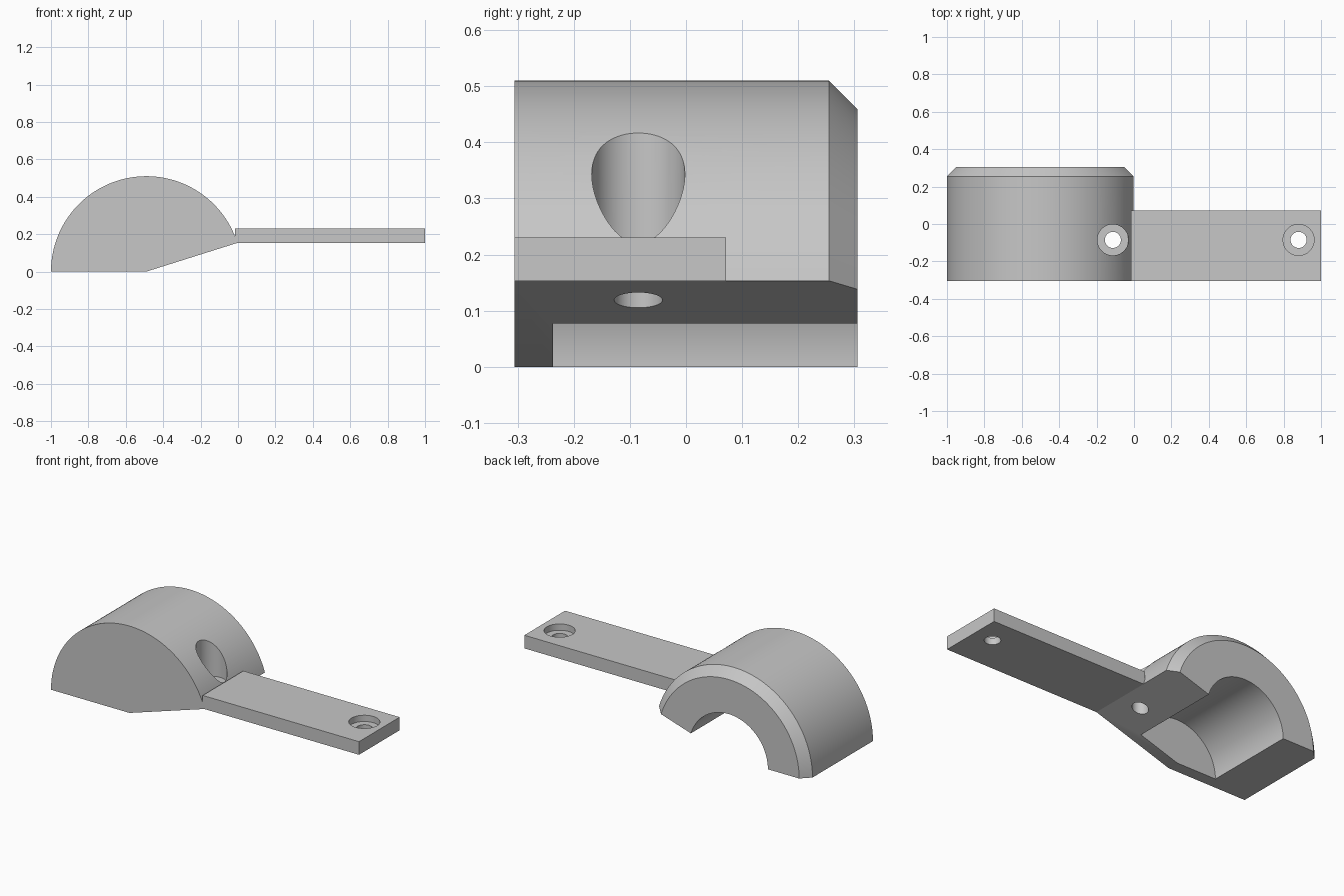
import bpy, bmesh, math
from mathutils import Vector

cube = bpy.data.objects.get("Cube")
if cube:
    bpy.data.objects.remove(cube, do_unlink=True)

AXIS_X, RADIUS, BORE = -0.49, 0.51, 0.256
FRONT, BACK, CHAMFER = -0.306, 0.306, 0.051
BORE_END = -0.237
SLOPE = math.radians(17.5)
ARM_LOW, ARM_TOP, ARM_BACK = 0.153, 0.23, 0.071
HOLE_Y, HEAD, SHANK, SEAT = -0.085, 0.083, 0.043, 0.193

grey = bpy.data.materials.new("plain grey")
grey.use_nodes = True
color = (0.57, 0.57, 0.57, 1)
grey.diffuse_color = color
grey.node_tree.nodes["Principled BSDF"].inputs["Base Color"].default_value = color


def finish(bm, name):
    bmesh.ops.recalc_face_normals(bm, faces=bm.faces)
    mesh = bpy.data.meshes.new(name)
    bm.to_mesh(mesh)
    bm.free()
    mesh.materials.append(grey)
    obj = bpy.data.objects.new(name, mesh)
    bpy.context.collection.objects.link(obj)
    return obj


def arc(bm, y, r, steps=80):
    """Row of points from the sloped underside round to the flat one."""
    angles = [SLOPE + (math.pi - SLOPE) * i / steps for i in range(steps + 1)]
    return [bm.verts.new((AXIS_X + r * math.cos(a), y, r * math.sin(a))) for a in angles]


def circle(bm, x, r, z, count=72):
    turns = [math.tau * i / count for i in range(count)]
    return [bm.verts.new((x + r * math.cos(t), HOLE_Y + r * math.sin(t), z)) for t in turns]


def strip(bm, a, b, closed=False):
    """Quads between two rows of points."""
    for i in range(len(a) if closed else len(a) - 1):
        j = (i + 1) % len(a)
        bm.faces.new((a[i], a[j], b[j], b[i]))


def loop_edges(bm, ring):
    pairs = zip(ring, ring[1:] + ring[:1])
    return [bm.edges.get(p) or bm.edges.new(p) for p in pairs]


# Rounded body with a chamfered back rim and a blind bore
bm = bmesh.new()
outer = [arc(bm, FRONT, RADIUS), arc(bm, BACK - CHAMFER, RADIUS),
         arc(bm, BACK, RADIUS - CHAMFER)]
mouth, bottom = arc(bm, BACK, BORE), arc(bm, BORE_END, BORE)
front_mid = bm.verts.new((AXIS_X, FRONT, 0))
bore_mid = bm.verts.new((AXIS_X, BORE_END, 0))
rows = outer + [mouth, bottom]
for near, far in zip(rows, rows[1:]):
    strip(bm, near, far)
bm.faces.new([front_mid] + outer[0])
bm.faces.new([bore_mid] + bottom)
for end in (0, -1):
    bm.faces.new([row[end] for row in rows] + [bore_mid, front_mid])
body = finish(bm, "rounded_body")

# Screw hole in the body: a stepped cutter, removed after use
bm = bmesh.new()
rings = [circle(bm, -0.113, r, z) for r, z in
         ((SHANK, -0.1), (SHANK, SEAT), (HEAD, SEAT), (HEAD, 0.8))]
for low, high in zip(rings, rings[1:]):
    strip(bm, low, high, closed=True)
bm.faces.new(rings[0])
bm.faces.new(rings[-1])
cutter = finish(bm, "hole_cutter")
mod = body.modifiers.new("screw hole", 'BOOLEAN')
mod.operation, mod.object, mod.solver = 'DIFFERENCE', cutter, 'EXACT'
bpy.context.view_layer.objects.active = body
bpy.ops.object.modifier_apply(modifier=mod.name)
bpy.data.objects.remove(cutter, do_unlink=True)

# Flat mounting arm with a counterbored screw hole
bm = bmesh.new()
corners = ((-0.015, FRONT), (1, FRONT), (1, ARM_BACK), (-0.015, ARM_BACK))
base, top = [[bm.verts.new((x, y, z)) for x, y in corners] for z in (ARM_LOW, ARM_TOP)]
strip(bm, base, top, closed=True)
rings = [circle(bm, 0.88, r, z) for r, z in
         ((SHANK, ARM_LOW), (SHANK, SEAT), (HEAD, SEAT), (HEAD, ARM_TOP))]
for low, high in zip(rings, rings[1:]):
    strip(bm, low, high, closed=True)
for border, ring, z in ((base, rings[0], -1), (top, rings[-1], 1)):
    bmesh.ops.triangle_fill(bm, use_beauty=True, normal=Vector((0, 0, z)),
                            edges=loop_edges(bm, border) + loop_edges(bm, ring))
arm = finish(bm, "mounting_arm")

bpy.ops.object.select_all(action='DESELECT')
for part in (body, arm):
    part.select_set(True)
bpy.context.view_layer.objects.active = body
bpy.ops.object.shade_smooth_by_angle(angle=math.radians(30))
